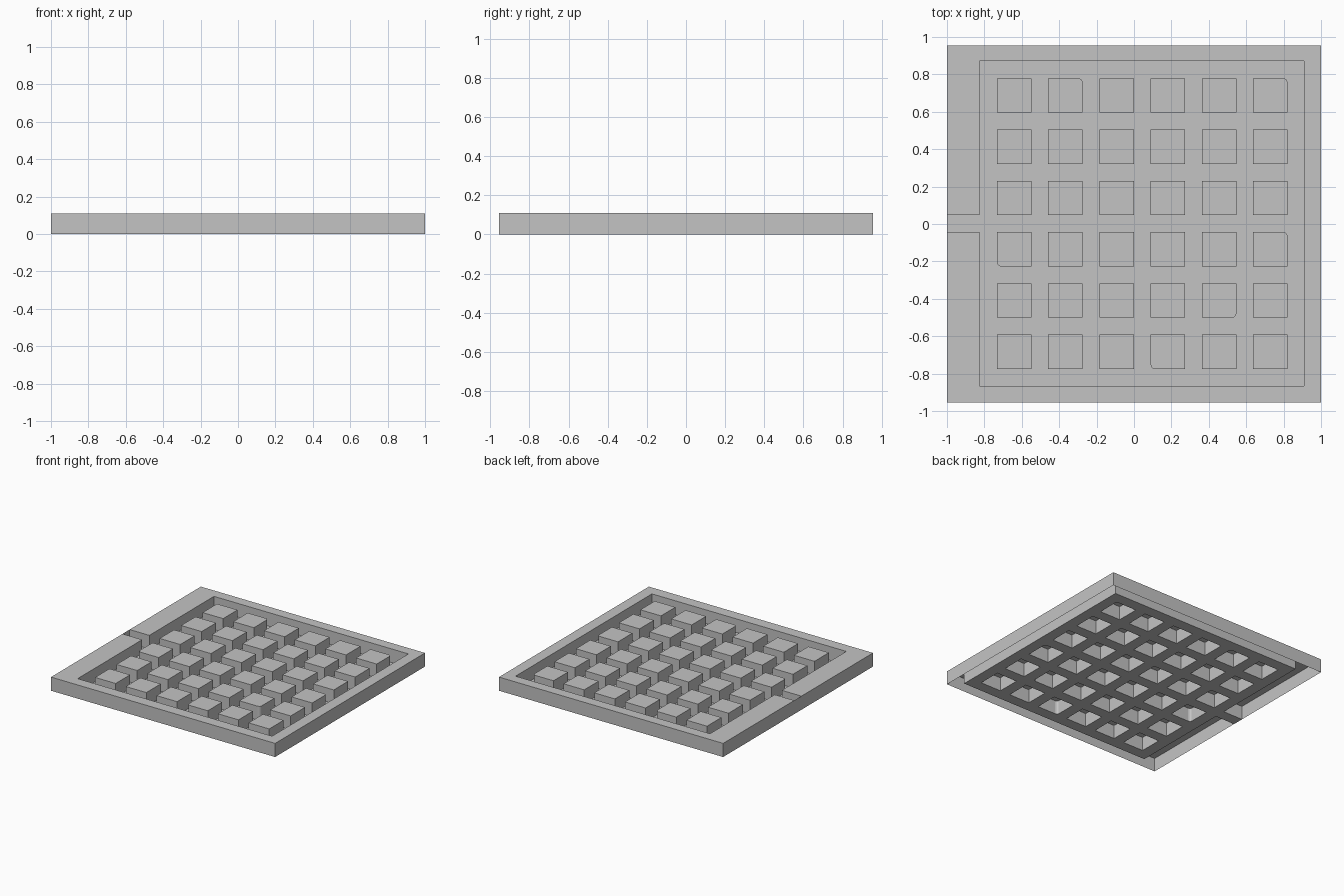
import bpy, bmesh

if "Cube" in bpy.data.objects:
    bpy.data.objects.remove(bpy.data.objects["Cube"])

H = 0.11            # sheet height
N = 6               # blocks per side
SIZE, PITCH = 0.184, 0.274

# Cut lines across the sheet: rim, recess edge, block edges
def cuts(lo, rim_lo, first, rim_hi, hi):
    c = [lo, rim_lo]
    for i in range(N):
        c += [first + i * PITCH, first + i * PITCH + SIZE]
    return c + [rim_hi, hi]

xs = cuts(-1.0, -0.825, -0.733, 0.91, 1.0)
ys = cuts(-0.955, -0.865, -0.775, 0.872, 0.955)
# The gap between the middle block rows continues as the side channel
channel = (-0.043, 0.048)
mid = 1 + N
ys[mid], ys[mid + 1] = channel
nx, ny = len(xs) - 1, len(ys) - 1

def height(i, j):
    if i == 0 and j == mid:
        return 0.0                                   # channel floor
    if i in (0, nx - 1) or j in (0, ny - 1):
        return H                                     # rim
    return H if i % 2 == 0 and j % 2 == 0 else 0.0   # blocks / grooves

bm = bmesh.new()
cache = {}

def vert(i, j, z):
    key = (i, j, z)
    if key not in cache:
        cache[key] = bm.verts.new((xs[i], ys[j], z))
    return cache[key]

def wall(a, b):
    bm.faces.new([vert(*a, 0.0), vert(*b, 0.0), vert(*b, H), vert(*a, H)])

# Rim, grooves, block tops and the walls between them
for i in range(nx):
    for j in range(ny):
        z = height(i, j)
        bm.faces.new([vert(i, j, z), vert(i + 1, j, z),
                      vert(i + 1, j + 1, z), vert(i, j + 1, z)])
        if i + 1 < nx and height(i + 1, j) != z:
            a, b = (i + 1, j), (i + 1, j + 1)
            wall(a, b) if z > 0 else wall(b, a)
        if j + 1 < ny and height(i, j + 1) != z:
            a, b = (i + 1, j + 1), (i, j + 1)
            wall(a, b) if z > 0 else wall(b, a)

# Outer skirt
for i in range(nx):
    wall((i, 0), (i + 1, 0))
    wall((i + 1, ny), (i, ny))
for j in range(ny):
    wall((nx, j), (nx, j + 1))
    wall((0, j + 1), (0, j))

# A few blocks have one rounded corner: (column, row, right side, back side)
rounded = [(1, 5, 1, 1), (5, 5, 1, 1), (0, 2, 0, 0),
           (5, 2, 1, 1), (4, 1, 1, 0), (3, 0, 0, 0)]
edges = []
for c, r, sx, sy in rounded:
    i, j = 2 + 2 * c + sx, 2 + 2 * r + sy
    edges.append(bm.edges.get((vert(i, j, 0.0), vert(i, j, H))))
bmesh.ops.bevel(bm, geom=edges, offset=0.022, segments=3,
                profile=0.5, affect='EDGES')

mesh = bpy.data.meshes.new("block_tray")
bm.to_mesh(mesh)
bm.free()

grey = bpy.data.materials.new("plain grey")
grey.diffuse_color = (0.55, 0.55, 0.55, 1.0)
grey.use_nodes = True
grey.node_tree.nodes["Principled BSDF"].inputs["Base Color"].default_value = grey.diffuse_color
mesh.materials.append(grey)
tray = bpy.data.objects.new("block_tray", mesh)
bpy.context.collection.objects.link(tray)
